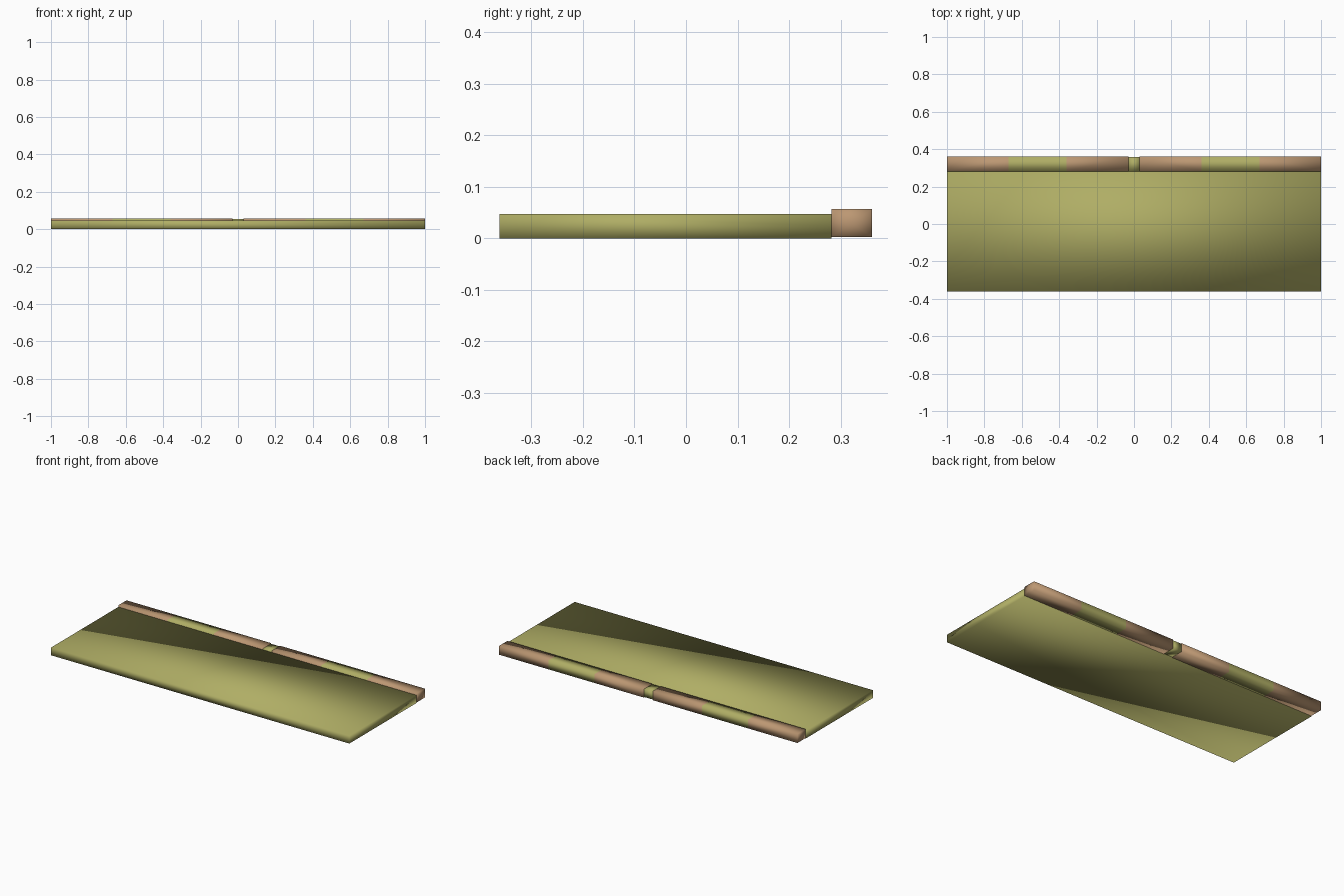
import bpy, bmesh

if "Cube" in bpy.data.objects:
    bpy.data.objects.remove(bpy.data.objects["Cube"])


def material(name, rgb):
    m = bpy.data.materials.new(name)
    m.diffuse_color = (*rgb, 1)
    m.use_nodes = True
    m.node_tree.nodes["Principled BSDF"].inputs["Base Color"].default_value = m.diffuse_color
    return m


green = material("olive_cloth", (0.43, 0.42, 0.13))
brown = material("tan_cloth", (0.50, 0.31, 0.17))


def finish(name, bm, mats):
    bmesh.ops.recalc_face_normals(bm, faces=bm.faces)
    for f in bm.faces:
        f.smooth = True
    me = bpy.data.meshes.new(name)
    bm.to_mesh(me)
    bm.free()
    for m in mats:
        me.materials.append(m)
    ob = bpy.data.objects.new(name, me)
    bpy.context.collection.objects.link(ob)
    return ob


def lofted_bar(name, xs, y, z, mats, indices):
    """Softly shaded rectangular bar with stations along x and fanned ends."""
    bm = bmesh.new()
    corners = [(y[0], z[0]), (y[1], z[0]), (y[1], z[1]), (y[0], z[1])]
    rings = [[bm.verts.new((x, *c)) for c in corners] for x in xs]
    for a, b, mi in zip(rings, rings[1:], indices):
        for i in range(4):
            j = (i + 1) % 4
            bm.faces.new((a[i], a[j], b[j], b[i])).material_index = mi
    for ring, x, mi in ((rings[0], xs[0], indices[0]), (rings[-1], xs[-1], indices[-1])):
        c = bm.verts.new((x, sum(y) / 2, sum(z) / 2))
        for i in range(4):
            bm.faces.new((ring[i], ring[(i + 1) % 4], c)).material_index = mi
    return finish(name, bm, mats)


# Flat mat: soft-shaded upper and lower layers meeting at a seam
def layer(name, z0, z1):
    bm = bmesh.new()
    bmesh.ops.create_cube(bm, size=1)
    for v in bm.verts:
        v.co.x *= 2
        v.co.y = -0.04 + v.co.y * 0.644
        v.co.z = z1 if v.co.z > 0 else z0
    # the faces meeting at the seam are hidden inside the mat
    hidden = [f for f in bm.faces if abs(f.calc_center_median().z - 0.024) < 1e-4]
    bmesh.ops.delete(bm, geom=hidden, context='FACES_ONLY')
    return finish(name, bm, [green])


layer("mat_upper_layer", 0.024, 0.047)
layer("mat_lower_layer", 0.0, 0.024)

# Headrest roll: striped halves either side of the strap
stations = (0.03, 0.36, 0.67, 1.0)
for side, label in ((-1, "left"), (1, "right")):
    lofted_bar("roll_" + label, [side * x for x in stations],
               (0.282, 0.361), (0.003, 0.057), [brown, green], (0, 1, 0))

# Slightly recessed strap around the middle of the roll
lofted_bar("roll_strap", (-0.03, 0.03), (0.282, 0.359), (0.006, 0.054), [green], (0,))
